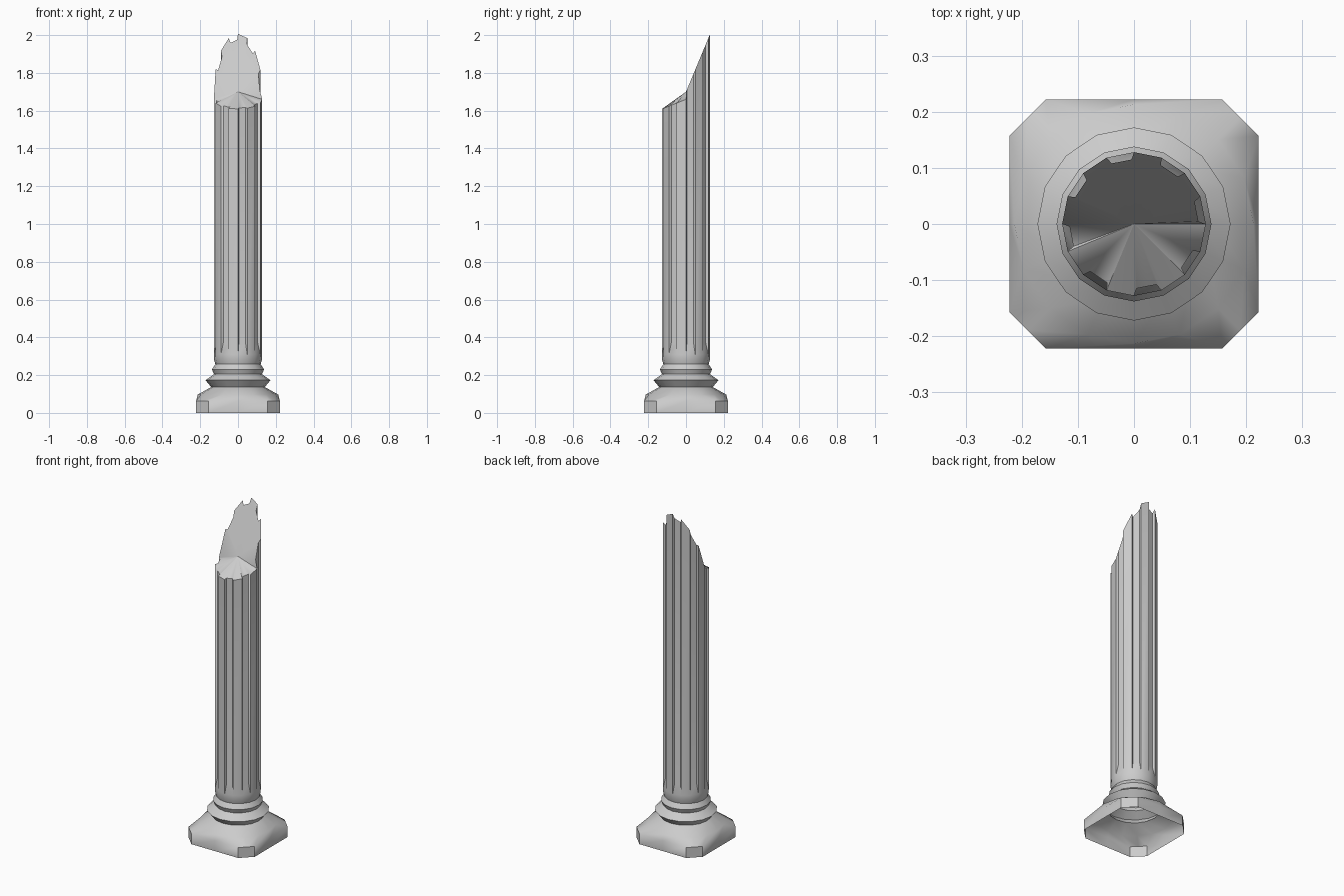
import bpy, bmesh, math

if "Cube" in bpy.data.objects:
    bpy.data.objects.remove(bpy.data.objects["Cube"])

N = 16                 # facets around the column
R_OUT, R_IN = 0.128, 0.115
Z_FOOT, Z_FLUTE = 0.31, 0.37

bm = bmesh.new()


def polar(r, i):
    a = 2 * math.pi * i / N
    return r * math.cos(a), r * math.sin(a)


def add_ring(r, z):
    return [bm.verts.new((*polar(r, i), z)) for i in range(N)]


def add_plinth_ring(z, half=0.222, corner=0.157):
    # square with cut corners, carried on the same 16 spokes
    mid = (half + corner) / 2
    ring = []
    for q in range(4):
        c, s = [(1, 0), (0, 1), (-1, 0), (0, -1)][q]
        for x, y in ((half, 0), (half, corner), (mid, mid), (corner, half)):
            ring.append(bm.verts.new((x * c - y * s, x * s + y * c, z)))
    return ring


def bridge(a, b):
    for i in range(N):
        j = (i + 1) % N
        bm.faces.new((a[i], a[j], b[j], b[i]))


def break_height(y):
    # gentle slope at the front, steep broken slope at the back
    return 1.70 + 2.4 * y if y > 1e-4 else 1.66 + 0.4 * y


# Plinth and turned base mouldings (open underneath)
rings = [add_plinth_ring(0), add_plinth_ring(0.063)]
for r, z in ((0.213, 0.097), (0.142, 0.137), (0.172, 0.173), (0.127, 0.205),
             (0.138, 0.23), (0.12, 0.258), (0.127, 0.283), (R_OUT, Z_FOOT)):
    rings.append(add_ring(r, z))
for a, b in zip(rings, rings[1:]):
    bridge(a, b)

# Shaft: every second facet is sunk into a flute
foot = rings[-1]
top = []
for i in range(N):
    x, y = polar(R_OUT, i)
    top.append(bm.verts.new((x, y, break_height(y))))
rim = []
for i in range(N):
    j = (i + 1) % N
    rim.append(top[i])
    if i % 2:
        bm.faces.new((foot[i], foot[j], top[j], top[i]))
        continue
    low, high = [], []
    for t in (i + 0.1, i + 0.9):
        x, y = polar(R_IN, t)
        low.append(bm.verts.new((x, y, Z_FLUTE)))
        high.append(bm.verts.new((x, y, break_height(y))))
    bm.faces.new((foot[i], foot[j], low[1], low[0]))
    bm.faces.new((foot[i], low[0], high[0], top[i]))
    bm.faces.new((low[0], low[1], high[1], high[0]))
    bm.faces.new((low[1], foot[j], top[j], high[1]))
    rim += high

# Broken top surface fanned to the centre
centre = bm.verts.new((0, 0, 1.70))
for a, b in zip(rim, rim[1:] + rim[:1]):
    bm.faces.new((a, b, centre))

mesh = bpy.data.meshes.new("broken_column")
bm.to_mesh(mesh)
bm.free()
column = bpy.data.objects.new("broken_column", mesh)
bpy.context.collection.objects.link(column)
bpy.context.view_layer.objects.active = column
column.select_set(True)
bpy.ops.object.shade_smooth_by_angle(angle=math.radians(40))
